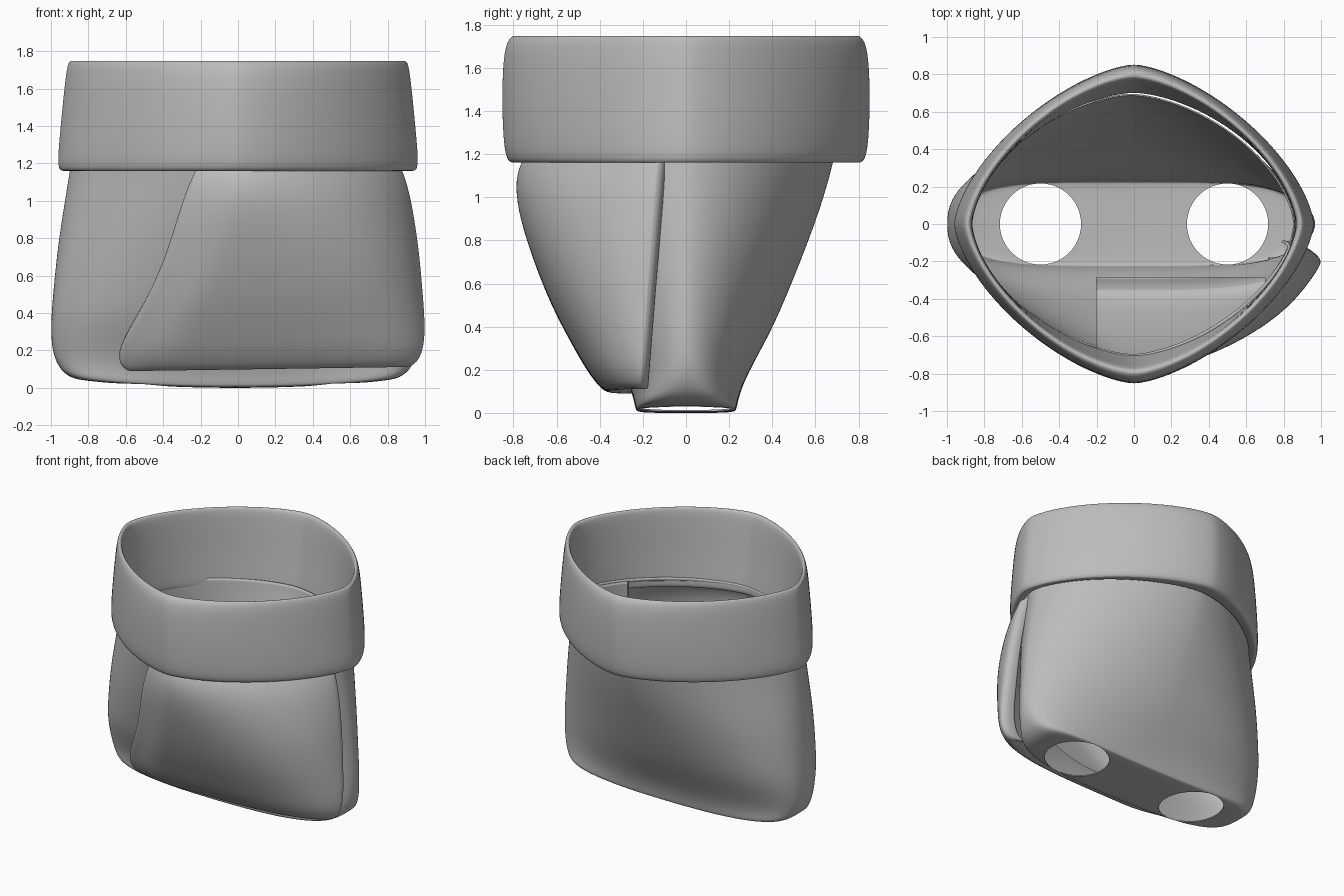
import bpy
import math

cube = bpy.data.objects.get("Cube")
if cube:
    bpy.data.objects.remove(cube)

grey = bpy.data.materials.new("cloth grey")
grey.use_nodes = True
TONE = (0.5, 0.5, 0.5, 1)
grey.diffuse_color = TONE
grey.node_tree.nodes["Principled BSDF"].inputs["Base Color"].default_value = TONE


def oval(a, b, p, t):
    """Point on a superellipse; t = 0 at +x, turning towards +y."""
    c, s = math.cos(t), math.sin(t)
    return (math.copysign(a * abs(c) ** (2 / p), c),
            math.copysign(b * abs(s) ** (2 / p), s))


def make_object(name, verts, faces):
    mesh = bpy.data.meshes.new(name)
    mesh.from_pydata(verts, [], faces)
    mesh.materials.append(grey)
    obj = bpy.data.objects.new(name, mesh)
    bpy.context.collection.objects.link(obj)
    return obj


def bridge(rows, columns, wrap=False, loop=False):
    """Quads between neighbouring rows of a vertex grid."""
    faces = []
    for r in range(rows if loop else rows - 1):
        for c in range(columns if wrap else columns - 1):
            d, n = (c + 1) % columns, (r + 1) % rows
            faces.append((r * columns + c, r * columns + d,
                          n * columns + d, n * columns + c))
    return faces


def subdivide(obj):
    obj.modifiers.new("smooth", "SUBSURF").levels = 2
    obj.modifiers["smooth"].render_levels = 2


def thicken(obj, amount, offset):
    mod = obj.modifiers.new("cloth", "SOLIDIFY")
    mod.thickness, mod.offset = amount, offset


def cut(obj, cutter):
    cutter.hide_render = True
    cutter.hide_viewport = True
    cutter.display_type = "WIRE"
    mod = obj.modifiers.new(cutter.name, "BOOLEAN")
    mod.operation, mod.object, mod.solver = "DIFFERENCE", cutter, "EXACT"


def shade(obj, degrees):
    bpy.ops.object.select_all(action="DESELECT")
    obj.select_set(True)
    bpy.context.view_layer.objects.active = obj
    bpy.ops.object.shade_smooth_by_angle(angle=math.radians(degrees))


SIDES = 64
TURN = [2 * math.pi * i / SIDES for i in range(SIDES)]

# Waistband: closed section swept round (z, half x, half y, roundness)
band = [(1.165, .91, .77, 1.57), (1.155, .95, .815, 1.54), (1.19, .97, .845, 1.54),
        (1.45, .945, .857, 1.53), (1.7, .92, .847, 1.52), (1.75, .905, .81, 1.54),
        (1.75, .88, .785, 1.56), (1.72, .865, .765, 1.58), (1.45, .865, .735, 1.62),
        (1.22, .87, .70, 1.66), (1.17, .885, .70, 1.64)]
verts = [(*oval(a, b, p, t), z) for z, a, b, p in band for t in TURN]
waistband = make_object("waistband", verts, bridge(len(band), SIDES, True, True))
subdivide(waistband)
shade(waistband, 60)

# Body: rows from rim to base (z, half x, half y, roundness)
body_rows = [(1.24, .875, .697, 1.66), (1.16, .885, .685, 1.66), (.95, .92, .625, 1.66),
             (.75, .95, .55, 1.68), (.55, .97, .47, 1.72), (.38, .985, .395, 1.8),
             (.24, .985, .318, 2), (.14, .97, .268, 2.4), (.07, .94, .245, 3),
             (.035, .91, .238, 3.6), (.012, .87, .232, 4), (.004, .82, .224, 4)]
body_rows += [(0, .8 * k, .22 * k, 4) for k in (.8, .5, .25, .02)]
SHIFT = -.015


def fuller(z):
    """Extra roundness of the body's right side, strongest low down."""
    return max(0, 1.1 - z) * min(1, z * 3)


verts = []
for z, a, b, p in body_rows:
    for t in TURN:
        x, y = oval(a, b, p + fuller(z) * (math.cos(t) < 0), t)
        lift = .055 * x * x * max(0, 1 - z / .3)
        verts.append((x + SHIFT, y, z + lift))
faces = bridge(len(body_rows), SIDES, True)
faces.append([len(verts) - SIDES + i for i in range(SIDES)])
body = make_object("shorts_body", verts, [f[::-1] for f in faces])
subdivide(body)
thicken(body, .008, -1)

# Leg openings and the open front beneath the flap
for side, name in ((-1, "right_leg_cutter"), (1, "left_leg_cutter")):
    bpy.ops.mesh.primitive_cylinder_add(vertices=48, radius=.217, depth=.5,
                                        location=(side * .5, 0, .05))
    cutter = bpy.context.object
    cutter.name = name
    cut(body, cutter)
bpy.ops.mesh.primitive_cube_add(size=1, location=(.25, -.785, .9))
front_cutter = bpy.context.object
front_cutter.name = "front_opening_cutter"
front_cutter.scale = (.9, 1, 1.5)
cut(body, front_cutter)
shade(body, 50)


def body_front(x, z):
    """Half depth of the body at a given x and height."""
    for hi, lo in zip(body_rows, body_rows[1:]):
        if lo[0] <= z <= hi[0] and hi[0] > lo[0]:
            k = (z - lo[0]) / (hi[0] - lo[0])
            a, b, p = (l + (h - l) * k for l, h in zip(lo[1:], hi[1:]))
            p += fuller(z) * (x < SHIFT)
            return b * max(0, 1 - min(1, abs(x - SHIFT) / a) ** p) ** (1 / p)
    return 0


# Front flap: (z, half x, half y, roundness, x of the slanted free edge)
flap_rows = [(1.24, .865, .70, 1.6, -.2), (1.16, .905, .77, 1.65, -.23),
             (1.05, .935, .79, 1.8, -.28), (.9, .96, .765, 2, -.33),
             (.7, .985, .70, 2.3, -.39), (.5, 1.005, .62, 2.5, -.48),
             (.35, 1.025, .54, 2.65, -.57), (.22, 1.03, .468, 2.9, -.64),
             (.14, 1.015, .41, 3.1, -.64), (.09, .985, .36, 3.1, -.58),
             (.125, .95, .275, 3, -.52)]
COLS = 28
verts = []
for z, a, b, p, edge in flap_rows:
    back = .22 - .08 * z
    start = math.acos(-(abs(edge) / a) ** (p / 2))
    end = math.asin((back / b) ** (p / 2))
    row = []
    for i in range(COLS):
        x, y = oval(a, b, p, start + (end - start) * i / (COLS - 1))
        # The free edge dips a little towards the body
        k = min(1, max(0, (x - edge) / .32))
        k = .65 + .35 * k * k * (3 - 2 * k)
        rest = body_front(x, z) + .01
        row.append((x, -(rest + (y - rest) * k)))
    # Hems folded back against the body at both ends
    first = row[0]
    near = -body_front(edge + .03, z) - .005
    row.insert(0, (edge + .012, first[1] * .6 + near * .4))
    row.insert(0, (edge + .03, near))
    x = row[-1][0]
    row += [(x - .03, .025 - back), (x - .1 + .04 * z, .03 - back)]
    verts += [(x, y, z + .015 * x) for x, y in row]
flap = make_object("front_flap", verts, bridge(len(flap_rows), COLS + 4))
subdivide(flap)
thicken(flap, .012, 0)
shade(flap, 60)
